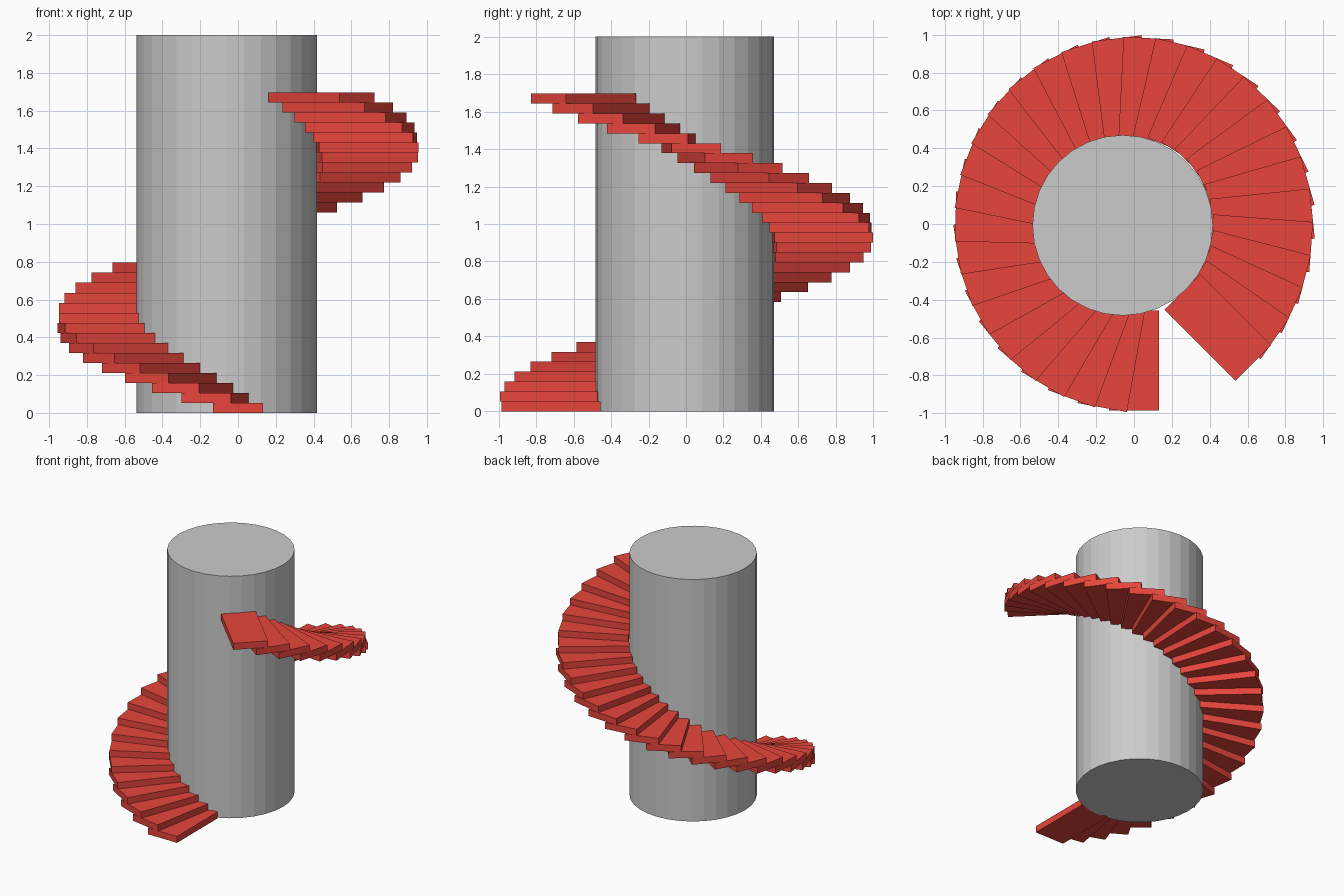
import bpy
from math import sin, cos, radians

if "Cube" in bpy.data.objects:
    bpy.data.objects.remove(bpy.data.objects["Cube"])

STEPS = 32
RISE = 0.053
TREAD_WIDTH, TREAD_LENGTH = 0.265, 0.53

red = bpy.data.materials.new("red")
red.diffuse_color = (0.8, 0.06, 0.045, 1)
red.use_nodes = True
red.node_tree.nodes["Principled BSDF"].inputs["Base Color"].default_value = red.diffuse_color

# Central column
bpy.ops.mesh.primitive_cylinder_add(vertices=32, radius=0.477, depth=2,
                                    location=(-0.06, -0.007, 1))
bpy.context.object.name = "central_column"

# Treads climb clockwise from the front on a slightly oval path
for k in range(STEPS):
    along = radians(10.3 * k)
    turn = radians(10.16 * k)
    bpy.ops.mesh.primitive_cube_add(
        size=1,
        location=(-0.679 * sin(along), -0.721 * cos(along), RISE * (k + 0.5)),
        rotation=(0, 0, -turn))
    tread = bpy.context.object
    tread.name = f"stair_tread_{k + 1:02d}"
    tread.scale = (TREAD_WIDTH, TREAD_LENGTH, RISE)
    tread.data.materials.append(red)
